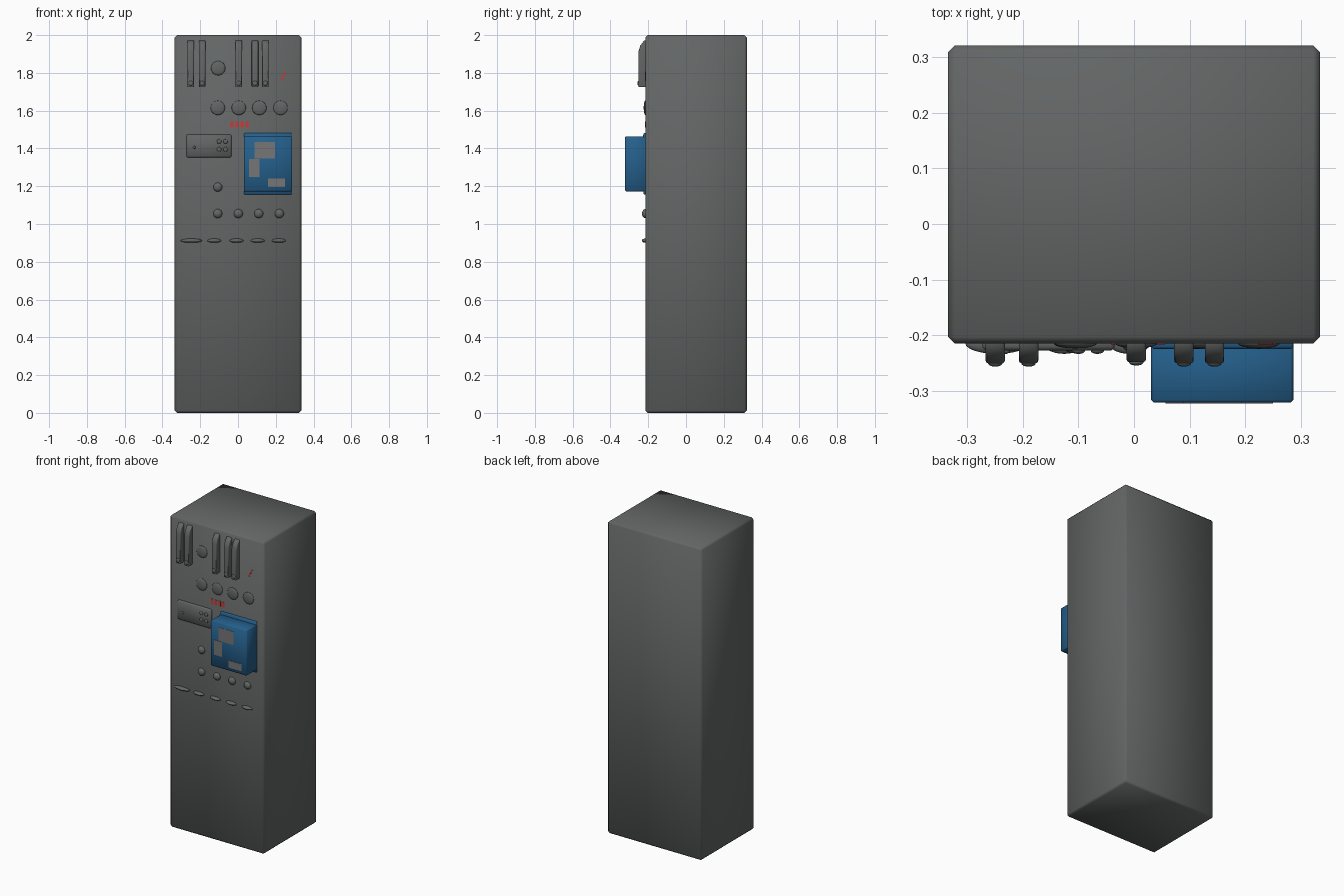
import bpy, bmesh, math
from mathutils import Matrix, Vector

if "Cube" in bpy.data.objects:
    bpy.data.objects.remove(bpy.data.objects["Cube"])

FRONT = -0.215  # y of the cabinet front face


def material(name, rgb):
    m = bpy.data.materials.new(name)
    m.diffuse_color = (*rgb, 1)
    m.use_nodes = True
    m.node_tree.nodes["Principled BSDF"].inputs["Base Color"].default_value = m.diffuse_color
    return m


GREY = material("dark grey", (0.125, 0.132, 0.132))
BLUE = material("blue", (0.018, 0.115, 0.26))
LIGHT = material("plate grey", (0.18, 0.18, 0.18))
RED = material("red", (0.6, 0.04, 0.035))


def finish(name, bm, mat, angle=60):
    bmesh.ops.recalc_face_normals(bm, faces=bm.faces)
    me = bpy.data.meshes.new(name)
    bm.to_mesh(me)
    bm.free()
    me.materials.append(mat)
    ob = bpy.data.objects.new(name, me)
    bpy.context.collection.objects.link(ob)
    bpy.ops.object.select_all(action='DESELECT')
    ob.select_set(True)
    bpy.context.view_layer.objects.active = ob
    bpy.ops.object.shade_smooth_by_angle(angle=math.radians(angle))
    return ob


def box(name, x, y, z, mat, bevel=0.0, tilt=0.0):
    """Box from (min, max) ranges, with optional chamfer and tilt about y."""
    bm = bmesh.new()
    bmesh.ops.create_cube(bm, size=1)
    bmesh.ops.scale(bm, verts=bm.verts, vec=(x[1] - x[0], y[1] - y[0], z[1] - z[0]))
    if bevel:
        bmesh.ops.bevel(bm, geom=bm.edges[:], offset=bevel, segments=1,
                        affect='EDGES', profile=0.5)
    bmesh.ops.rotate(bm, verts=bm.verts, matrix=Matrix.Rotation(tilt, 3, 'Y'))
    bmesh.ops.translate(bm, verts=bm.verts, vec=[(a + b) / 2 for a, b in (x, y, z)])
    return finish(name, bm, mat)


def dome(name, x, z, rx, rz, depth, mat=GREY, y=FRONT):
    """Flattened sphere half sunk into the front."""
    bm = bmesh.new()
    bmesh.ops.create_uvsphere(bm, u_segments=20, v_segments=12, radius=1,
                              matrix=Matrix.Rotation(math.pi / 2, 4, 'X'))
    bmesh.ops.scale(bm, verts=bm.verts, vec=(rx, depth, rz))
    bmesh.ops.translate(bm, verts=bm.verts, vec=(x, y, z))
    return finish(name, bm, mat)


def handle(name, x, out):
    """Upright bar with sloped top, side profile extruded in x."""
    prof = [(FRONT + 0.01, 1.725), (FRONT - out, 1.725), (FRONT - out, 1.915),
            (FRONT - out * 0.75, 1.945), (FRONT - 0.006, 1.972), (FRONT + 0.01, 1.972)]
    w = 0.0175
    bm = bmesh.new()
    f = bm.faces.new([bm.verts.new((x - w, y, z)) for y, z in prof])
    r = bmesh.ops.extrude_face_region(bm, geom=[f])
    bmesh.ops.translate(bm, vec=(2 * w, 0, 0),
                        verts=[v for v in r['geom'] if isinstance(v, bmesh.types.BMVert)])
    bmesh.ops.recalc_face_normals(bm, faces=bm.faces)
    bmesh.ops.bevel(bm, geom=[e for e in bm.edges
                              if abs(e.verts[0].co.x - e.verts[1].co.x) < 1e-5],
                    offset=0.005, segments=2, affect='EDGES', profile=0.5)
    finish(name, bm, GREY, 50)


# cabinet body
box("cabinet", (-0.335, 0.335), (FRONT, 0.322), (0, 2), GREY, 0.012)

# upright handles with a button at the foot of each
for i, (x, out) in enumerate([(-0.25, 0.036), (-0.19, 0.036), (0.004, 0.034),
                              (0.09, 0.036), (0.145, 0.036)]):
    handle(f"handle_{i}", x, out)
    dome(f"handle_button_{i}", x, 1.745, 0.013, 0.013, 0.006, y=FRONT - out)

# large round gauges
for i, (x, z) in enumerate([(-0.105, 1.825), (-0.107, 1.615), (0.004, 1.615),
                            (0.113, 1.615), (0.225, 1.615)]):
    dome(f"gauge_{i}", x, z, 0.038, 0.038, 0.009)

# small round knobs
for i, (x, z) in enumerate([(-0.107, 1.195), (-0.107, 1.055), (0.002, 1.055),
                            (0.11, 1.055), (0.219, 1.055)]):
    dome(f"knob_{i}", x, z, 0.024, 0.024, 0.018)

# row of thin lens-shaped slots
for i, (x, w) in enumerate([(-0.247, 0.057), (-0.126, 0.037), (-0.008, 0.037),
                            (0.104, 0.037), (0.216, 0.037)]):
    dome(f"slot_{i}", x, 0.912, w, 0.011, 0.019)

# keypad panel with buttons
box("keypad", (-0.273, -0.035), (FRONT - 0.013, FRONT + 0.01), (1.353, 1.475), GREY, 0.006)
for i, (x, z, r) in enumerate([(-0.1, 1.437, 0.012), (-0.066, 1.437, 0.012),
                               (-0.1, 1.395, 0.012), (-0.066, 1.395, 0.012),
                               (-0.231, 1.405, 0.007)]):
    dome(f"keypad_button_{i}", x, z, r, r, 0.006, y=FRONT - 0.013)

# blue dispenser: back flange, box and face plates
box("dispenser_flange", (0.031, 0.287), (FRONT - 0.01, FRONT + 0.01), (1.157, 1.482), BLUE, 0.004)
box("dispenser_box", (0.031, 0.287), (-0.322, FRONT + 0.01), (1.173, 1.464), BLUE, 0.005)
for i, (x, z) in enumerate([((0.088, 0.195), (1.348, 1.433)),
                            ((0.057, 0.113), (1.25, 1.345)),
                            ((0.16, 0.25), (1.195, 1.24))]):
    box(f"dispenser_plate_{i}", x, (-0.3235, -0.317), z, LIGHT)

# red painted marks
for i in range(4):
    x = -0.041 + i * 0.027
    box(f"red_mark_{i}", (x, x + 0.016), (FRONT - 0.002, FRONT + 0.001), (1.51, 1.543), RED)
box("red_slash", (0.236, 0.244), (FRONT - 0.002, FRONT + 0.001), (1.755, 1.81), RED, 0, 0.5)
